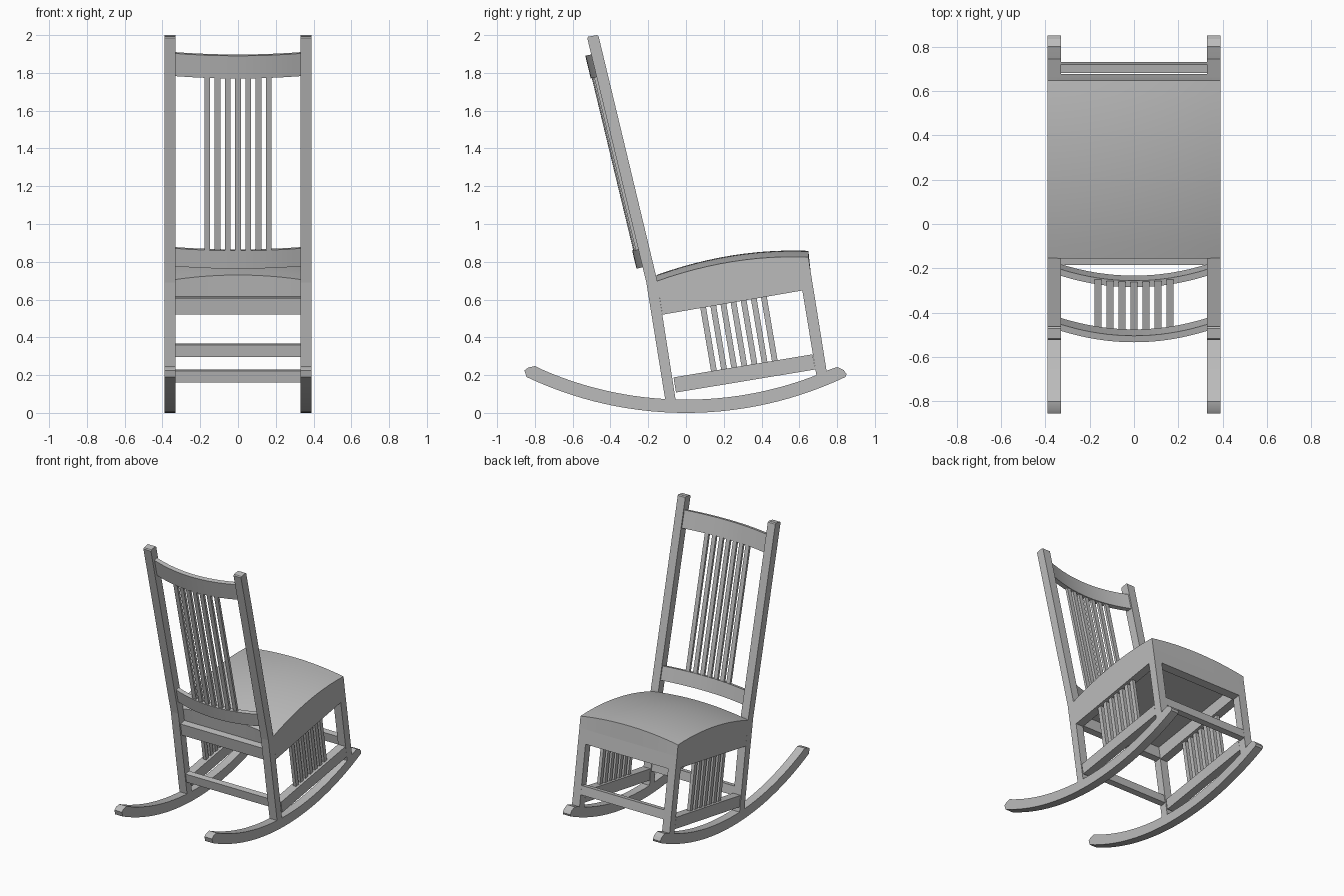
import bpy, bmesh, math

if "Cube" in bpy.data.objects:
    bpy.data.objects.remove(bpy.data.objects["Cube"])

wood = bpy.data.materials.new("grey_wood")
wood.use_nodes = True
GREY = (0.5, 0.5, 0.5, 1)
wood.diffuse_color = GREY
wood.node_tree.nodes["Principled BSDF"].inputs["Base Color"].default_value = GREY

HALF, INNER = 0.39, 0.33   # outer and inner x of the side frames


def loft(name, sections, smooth=False):
    """Skin a list of (x, [(y, z), ...]) sections and cap both ends."""
    bm = bmesh.new()
    rings = [[bm.verts.new((x, y, z)) for y, z in pts] for x, pts in sections]
    for a, b in zip(rings, rings[1:]):
        for i in range(len(a)):
            j = (i + 1) % len(a)
            bm.faces.new((a[i], a[j], b[j], b[i]))
    bm.faces.new(rings[0])
    bm.faces.new(rings[-1])
    bmesh.ops.recalc_face_normals(bm, faces=bm.faces)
    mesh = bpy.data.meshes.new(name)
    bm.to_mesh(mesh)
    bm.free()
    mesh.materials.append(wood)
    obj = bpy.data.objects.new(name, mesh)
    bpy.context.collection.objects.link(obj)
    if smooth:
        bpy.ops.object.select_all(action='DESELECT')
        obj.select_set(True)
        bpy.context.view_layer.objects.active = obj
        bpy.ops.object.shade_smooth_by_angle(angle=math.radians(30))
    return obj


def bar(name, x0, x1, pts, smooth=False):
    return loft(name, [(x0, pts), (x1, pts)], smooth)


def pair(name, pts, x0=INNER, x1=HALF, smooth=False):
    bar("left_" + name, x0, x1, pts, smooth)
    bar("right_" + name, -x1, -x0, pts, smooth)


# Rockers: two concentric arcs with rounded tips
def arc(radius, reach, steps=28):
    ys = [reach * (2 * i / steps - 1) for i in range(steps + 1)]
    return [(y, 1.97 - math.sqrt(radius ** 2 - y * y)) for y in ys]


rocker = arc(1.97, 0.845) + [(0.85, 0.205), (0.835, 0.227), (0.80, 0.243)]
rocker += arc(1.9, 0.765)[::-1] + [(-0.80, 0.248), (-0.835, 0.24), (-0.855, 0.225)]
pair("rocker", rocker, smooth=True)

# Back posts run from the rocker up to the top, bending at the seat
pair("back_post", [(-0.055, 0.07), (-0.11, 0.07), (-0.21, 0.69), (-0.523, 1.985),
                   (-0.517, 1.992), (-0.472, 2.0), (-0.463, 1.995), (-0.156, 0.715)])

# Side frames: front legs, aprons and lower rails
pair("front_leg", [(0.616, 0.648), (0.676, 0.648), (0.745, 0.218), (0.69, 0.2)])
pair("side_apron", [(-0.125, 0.52), (0.616, 0.648), (0.676, 0.648),
                    (0.66, 0.745), (-0.14, 0.615)])
pair("lower_rail", [(-0.066, 0.188), (0.67, 0.31), (0.685, 0.23), (-0.053, 0.108)])

# Side slats lean with the legs
for i in range(7):
    y = 0.09 + 0.0537 * i
    rise = 0.0089 * i
    pair(f"side_slat_{i + 1}", [(y - 0.015, 0.56 + rise), (y + 0.015, 0.565 + rise),
                                (y + 0.074, 0.217 + rise), (y + 0.044, 0.213 + rise)],
         0.348, 0.372)

# Seat: gently arched front to back and crowned across
def seat_section(x):
    crown = 0.033 * (1 - (x / HALF) ** 2)
    top = []
    for i in range(13):
        t = i / 12
        top.append((-0.156 + 0.804 * t,
                    0.697 + 0.128 * t + 0.16 * t * (1 - t) + crown))
    return top + [(0.66, 0.745), (-0.14, 0.615)]


stations = [HALF * (i / 8 - 1) for i in range(17)]
loft("seat", [(x, seat_section(x)) for x in stations], smooth=True)

# Cross members between the side frames
bar("front_apron", -INNER, INNER, [(0.66, 0.745), (0.676, 0.648), (0.62, 0.639), (0.604, 0.736)])
bar("rear_apron", -INNER, INNER, [(-0.185, 0.607), (-0.14, 0.615), (-0.125, 0.527), (-0.17, 0.52)])
bar("front_stretcher", -INNER, INNER, [(0.68, 0.36), (0.72, 0.367), (0.731, 0.304), (0.691, 0.297)])
bar("rear_stretcher", -INNER, INNER, [(-0.127, 0.223), (-0.087, 0.23), (-0.076, 0.167), (-0.116, 0.16)])

# Backrest, in the leaning plane of the posts
LEAN = math.atan(0.239)
CA, SA = math.cos(LEAN), math.sin(LEAN)


def back_point(z, depth):
    """Point on the posts' front plane at height z, pushed back by depth."""
    return (-0.156 - 0.2405 * (z - 0.72) - depth * CA, z - depth * SA)


def back_sag(x):
    return 0.053 * (1 - (x / INNER) ** 2)


def back_section(x, low, high, near, far):
    s = back_sag(x)
    return [back_point(low, near + s), back_point(high, near + s),
            back_point(high, far + s), back_point(low, far + s)]


bends = [INNER * (i / 8 - 1) for i in range(17)]
for name, low, high in (("lower_back_rail", 0.785, 0.88), ("top_back_rail", 1.792, 1.912)):
    loft(name, [(x, back_section(x, low, high, 0.01, 0.04)) for x in bends], smooth=True)

for i in range(7):
    x = 0.0542 * (i - 3)
    pts = back_section(x, 0.87, 1.8, 0.016, 0.034)
    bar(f"back_slat_{i + 1}", x - 0.015, x + 0.015, pts)
